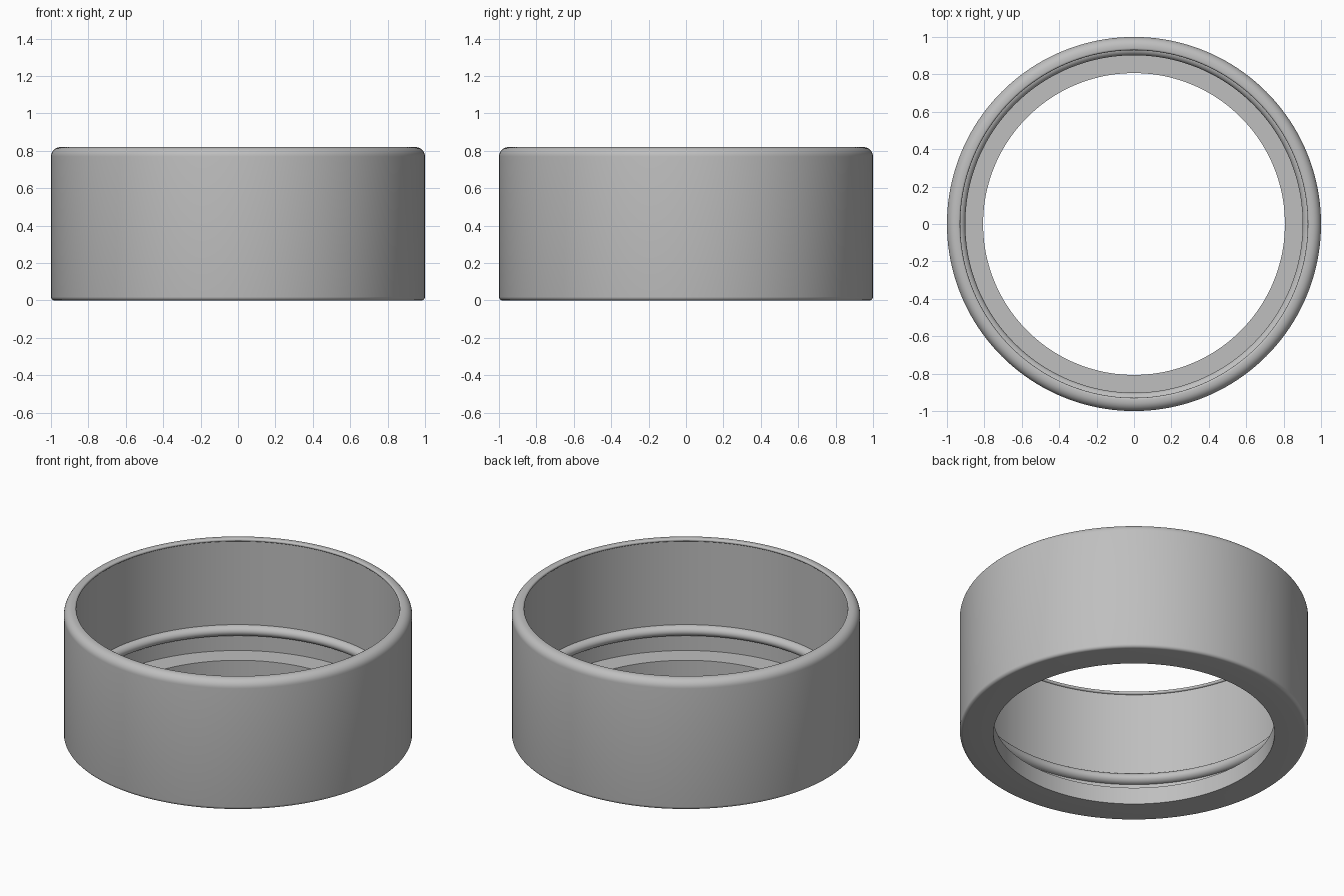
import bpy, bmesh
from math import sin, cos, pi, radians

cube = bpy.data.objects.get("Cube")
if cube:
    bpy.data.objects.remove(cube, do_unlink=True)

SEGMENTS = 160

# Single plain grey
grey = bpy.data.materials.new("plain grey")
grey.use_nodes = True
colour = (0.52, 0.52, 0.52, 1)
grey.diffuse_color = colour
grey.node_tree.nodes["Principled BSDF"].inputs["Base Color"].default_value = colour


def arc(r, z, rad_r, rad_z, start, end, steps):
    """Points of an elliptical arc in the radius-height plane."""
    angles = [radians(start + (end - start) * i / steps) for i in range(steps + 1)]
    return [(r + rad_r * cos(a), z + rad_z * sin(a)) for a in angles]


# Closed cross-section: base, outer wall, rounded rim, inner wall, snap bead, floor ledge
profile = [(0.807, 0.0)]
profile += arc(0.98, 0.02, 0.02, 0.02, -90, 0, 5)          # outer base edge
profile += arc(0.95, 0.77, 0.05, 0.05, 0, 90, 8)           # outer rim edge
profile += arc(0.94, 0.81, 0.011, 0.01, 90, 270, 8)        # small inner lip
profile += arc(0.94, 0.238, 0.038, 0.033, 90, 270, 12)     # snap bead
profile += [(0.94, 0.107), (0.807, 0.107)]                 # floor ledge

# Revolve the cross-section
bm = bmesh.new()
rings = []
for i in range(SEGMENTS):
    a = 2 * pi * i / SEGMENTS
    rings.append([bm.verts.new((r * cos(a), r * sin(a), z)) for r, z in profile])
n = len(profile)
for i, ring in enumerate(rings):
    after = rings[(i + 1) % SEGMENTS]
    for j in range(n):
        k = (j + 1) % n
        bm.faces.new((ring[j], after[j], after[k], ring[k]))
bmesh.ops.recalc_face_normals(bm, faces=bm.faces)

mesh = bpy.data.meshes.new("ring_cap")
bm.to_mesh(mesh)
bm.free()
mesh.materials.append(grey)
ring_cap = bpy.data.objects.new("ring_cap", mesh)
bpy.context.collection.objects.link(ring_cap)

# Smooth walls with crisp steps
bpy.ops.object.select_all(action="DESELECT")
ring_cap.select_set(True)
bpy.context.view_layer.objects.active = ring_cap
bpy.ops.object.shade_smooth_by_angle(angle=radians(30))
